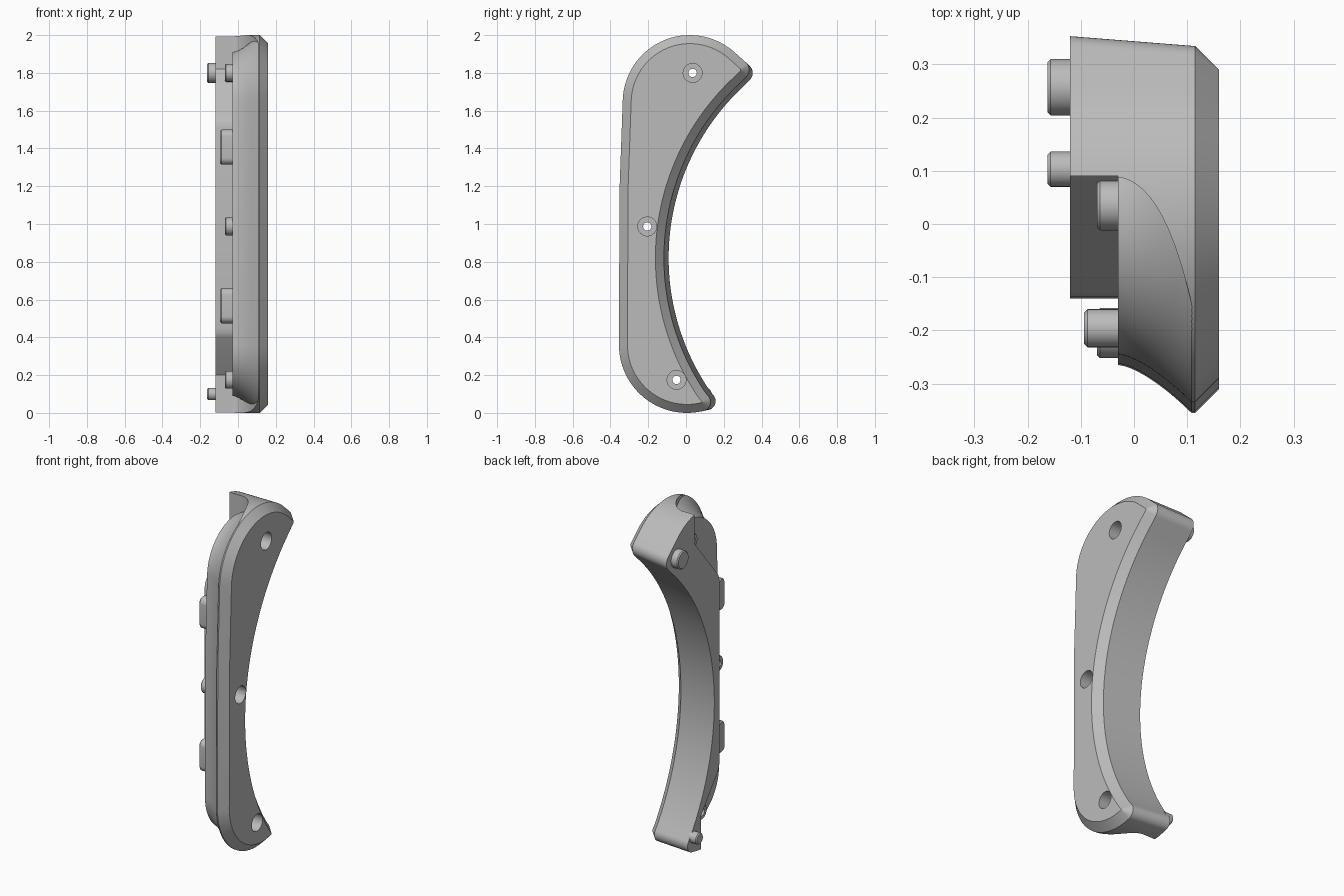
import bpy, bmesh
from math import sin, cos, acos, atan2, radians, hypot, pi

cube = bpy.data.objects.get("Cube")
if cube:
    bpy.data.objects.remove(cube)

grey = bpy.data.materials.new("plain_grey")
grey.use_nodes = True
grey.diffuse_color = (0.5, 0.5, 0.5, 1)
grey.node_tree.nodes["Principled BSDF"].inputs["Base Color"].default_value = (0.5, 0.5, 0.5, 1)


def arc(c, r, a0, a1, n):
    """Points on an arc in the YZ plane, angles in radians."""
    return [(c[0] + r * cos(a0 + (a1 - a0) * i / n),
             c[1] + r * sin(a0 + (a1 - a0) * i / n)) for i in range(n + 1)]


def circle(c, r, n=40):
    return arc(c, r, 0, 2 * pi, n)[:-1]


def loft(name, rings, tube=False):
    """Skin a list of (x, points) sections; cap the ends or close into a tube."""
    bm = bmesh.new()
    loops = [[bm.verts.new((x, y, z)) for y, z in pts] for x, pts in rings]
    n = len(loops[0])
    pairs = list(zip(loops, loops[1:]))
    if tube:
        pairs.append((loops[-1], loops[0]))
    else:
        bm.faces.new(loops[0])
        bm.faces.new(loops[-1])
    for a, b in pairs:
        for i in range(n):
            j = (i + 1) % n
            bm.faces.new((a[i], a[j], b[j], b[i]))
    bmesh.ops.recalc_face_normals(bm, faces=bm.faces)
    mesh = bpy.data.meshes.new(name)
    bm.to_mesh(mesh)
    bm.free()
    mesh.materials.append(grey)
    obj = bpy.data.objects.new(name, mesh)
    bpy.context.collection.objects.link(obj)
    return obj


def activate(obj):
    bpy.ops.object.select_all(action='DESELECT')
    obj.select_set(True)
    bpy.context.view_layer.objects.active = obj


def smooth(obj):
    activate(obj)
    bpy.ops.object.shade_smooth_by_angle(angle=radians(28))


def cut(obj, cutter):
    cutter.hide_render = True
    mod = obj.modifiers.new("cut", 'BOOLEAN')
    mod.operation = 'DIFFERENCE'
    mod.solver = 'EXACT'
    mod.object = cutter
    activate(obj)
    bpy.ops.object.modifier_apply(modifier=mod.name)
    bpy.data.objects.remove(cutter)


# Main crescent: two big front arcs, a concave back arc and two rounded tips
TOP, TOP_R = (0.02, 1.645), 0.355
LOW, LOW_R = (0.005, 0.36), 0.36
BACK, BACK_R = (1.148, 0.82), 1.24
FRONT_MID = (-0.352, 1.18)


def outline(inset, draft):
    upper = (0.30 - 0.745 * draft, 1.80 + 0.667 * draft)
    lower = (0.11 - 1.07 * draft, 0.062 - 0.2 * draft)
    to_back = lambda p: atan2(BACK[1] - p[1], BACK[0] - p[0])
    a_low, a_up = to_back(lower), to_back(upper)
    pts = arc(lower, 0.047 - inset, radians(-78), a_low, 12)
    pts += arc(BACK, BACK_R + draft + inset, a_low + pi, a_up + pi, 48)[1:-1]
    pts += arc(upper, 0.053 - inset, a_up, radians(48), 12)
    pts += arc(TOP, TOP_R - inset, radians(48), radians(178), 36)
    pts.append((FRONT_MID[0] + inset, FRONT_MID[1]))
    pts += arc(LOW, LOW_R - inset, radians(181), radians(281), 30)
    return pts


body = loft("curved_body", [(-0.12, outline(0, 0)), (0.115, outline(0, 0.025)),
                            (0.16, outline(0.045, 0.025))])

# Recess in front of the raised back rib
rib = [(0.09, 2.3), (0.09, 1.82), (-0.125, 1.56), (-0.136, 1.54), (-0.14, 1.51),
       (-0.14, 0.45), (-0.136, 0.42), (-0.125, 0.40), (0.03, 0.2), (0.03, -0.3)]
far = [(-0.7, -0.3), (-0.7, 2.3)]
cut(body, loft("rib_cutter", [(x, rib + far) for x in (-0.3, -0.03)]))


# Cove around the front edge, fading into the two horns
def cove(grow):
    wall = grow * (1 + 18 * grow)
    y_top, y_low = 0.088 - wall, 0.028 - wall
    r_top, r_low = TOP_R - 0.09 + grow, LOW_R - 0.09 + grow
    a_top = acos((y_top - TOP[0]) / r_top)
    a_low = 2 * pi - acos((y_low - LOW[0]) / r_low)
    pts = [(y_top, 2.3)]
    pts += arc(TOP, r_top, a_top, radians(178), 30)
    pts.append((FRONT_MID[0] + 0.09 - grow, FRONT_MID[1]))
    pts += arc(LOW, r_low, radians(181), a_low, 30)
    pts.append((y_low, -0.3))
    return pts + far


steps = 12
cove_rings = [(-0.06, cove(0))]
cove_rings += [(-0.03 + 0.142 * i / steps, cove(0.094 * (i / steps) ** 1.5))
               for i in range(steps + 1)]
cut(body, loft("cove_cutter", cove_rings))

# Screw holes with wide bores, each ending in a ring boss
for label, spot in (("upper", (0.035, 1.80)), ("middle", (-0.205, 0.987)),
                    ("lower", (-0.05, 0.175))):
    profile = [(-0.3, 0.022), (0.03, 0.022), (0.03, 0.05), (0.3, 0.05)]
    cut(body, loft("hole_cutter", [(x, circle(spot, r)) for x, r in profile]))
    profile = [(-0.028, 0.022), (-0.07, 0.022), (-0.07, 0.041),
               (-0.064, 0.047), (-0.028, 0.047)]
    smooth(loft(label + "_screw_boss", [(x, circle(spot, r)) for x, r in profile], True))
smooth(body)

# Locating pegs on the horns
for label, spot, r in (("upper", (0.257, 1.80), 0.053), ("lower", (0.103, 0.1), 0.033)):
    profile = [(-0.11, r), (-0.157, r), (-0.163, r - 0.006)]
    smooth(loft(label + "_peg", [(x, circle(spot, q)) for x, q in profile]))


# Round-ended tabs along the front
def slot(z, r):
    half = 0.057
    return (arc((-0.196, z + half), r, 0, pi, 14)
            + arc((-0.196, z - half), r, pi, 2 * pi, 14))


for label, z in (("upper", 1.407), ("lower", 0.567)):
    profile = [(-0.025, 0.036), (-0.087, 0.036), (-0.094, 0.029)]
    smooth(loft(label + "_tab", [(x, slot(z, r)) for x, r in profile]))
